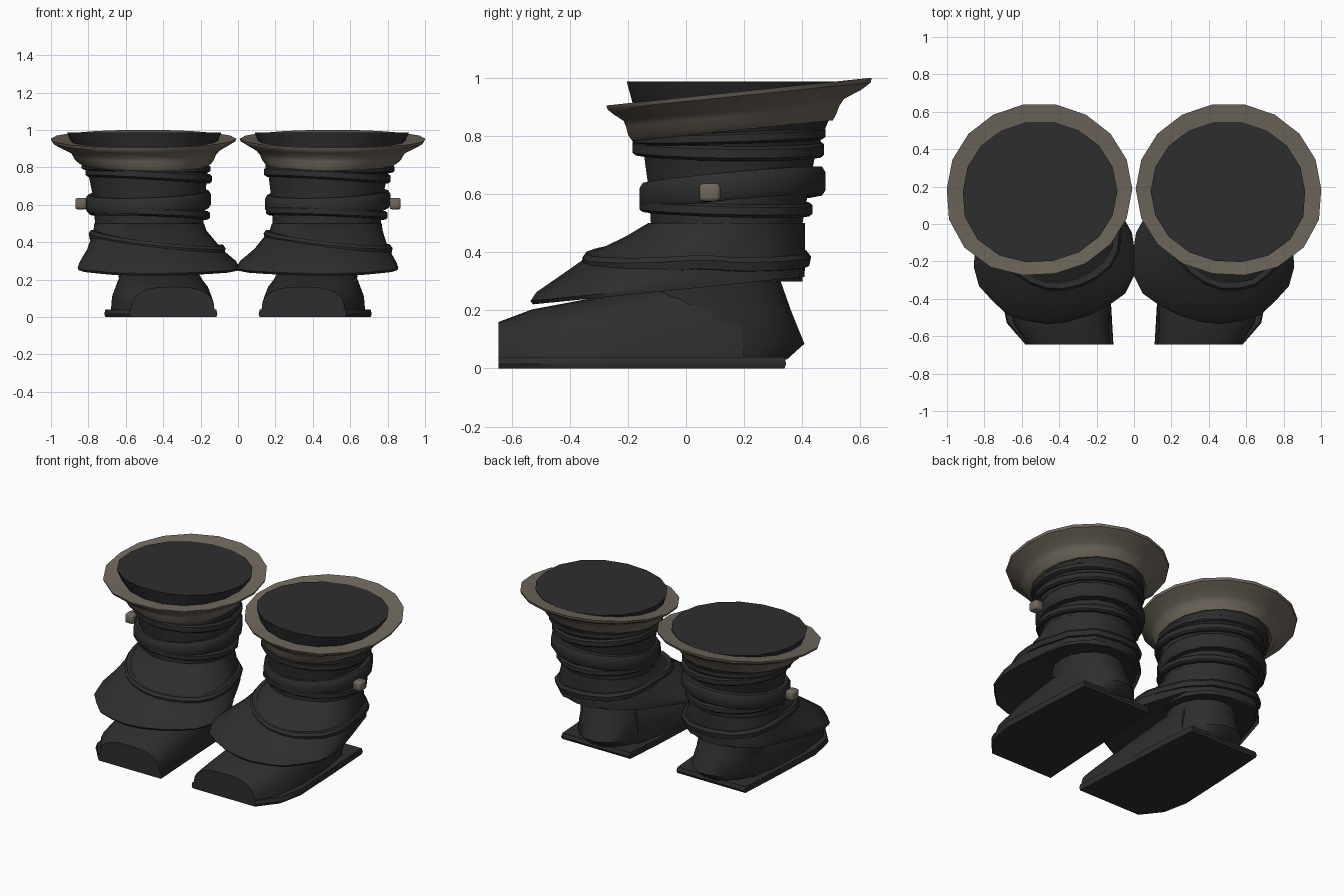
import bpy, bmesh, math

if "Cube" in bpy.data.objects:
    bpy.data.objects.remove(bpy.data.objects["Cube"])

N = 18


def material(name, rgb):
    m = bpy.data.materials.new(name)
    m.diffuse_color = (*rgb, 1)
    m.use_nodes = True
    m.node_tree.nodes["Principled BSDF"].inputs["Base Color"].default_value = m.diffuse_color
    return m


DARK = material("dark leather", (0.027, 0.027, 0.027))
TAN = material("grey brown trim", (0.160, 0.139, 0.109))


def finish(name, bm, mat, angle=35):
    bmesh.ops.recalc_face_normals(bm, faces=bm.faces)
    me = bpy.data.meshes.new(name)
    bm.to_mesh(me)
    bm.free()
    me.materials.append(mat)
    ob = bpy.data.objects.new(name, me)
    bpy.context.collection.objects.link(ob)
    bpy.ops.object.select_all(action='DESELECT')
    ob.select_set(True)
    bpy.context.view_layer.objects.active = ob
    bpy.ops.object.shade_smooth_by_angle(angle=math.radians(angle))
    return ob


def loft(name, rings, mat, side, caps=True, closed=False, angle=35):
    """Skin a list of equal-length point rings; x is mirrored by side."""
    bm = bmesh.new()
    vs = [[bm.verts.new((side * x, y, z)) for x, y, z in r] for r in rings]
    n = len(vs[0])
    pairs = list(zip(vs, vs[1:])) + ([(vs[-1], vs[0])] if closed else [])
    for a, b in pairs:
        for i in range(n):
            j = (i + 1) % n
            bm.faces.new((a[i], a[j], b[j], b[i]))
    if caps and not closed:
        bm.faces.new(vs[0])
        bm.faces.new(vs[-1])
    return finish(name, bm, mat, angle)


def ellipse(cx, cy, rx, ry, z, tilt=0.0, tilt_x=0.0, bulge=0.0):
    """Tilted ellipse; bulge pushes out its outer front quarter."""
    pts = []
    for i in range(N):
        a = 2 * math.pi * i / N
        c, s = math.cos(a), math.sin(a)
        k = 1 + (bulge * -2 * s * c if c > 0 > s else 0)
        pts.append((cx + rx * c * k, cy + ry * s * k, z + tilt * s * k + tilt_x * c))
    return pts


def band(name, cx, cy, rx, ry, z, h, tilt, tilt_x, side, thick=0.06):
    """Strap wrapped round the leg, with rounded outer edges."""
    section = [(-thick, -h / 2), (-.012, -h / 2), (0, -h * .3),
               (0, h * .3), (-.012, h / 2), (-thick, h / 2)]
    rings = [ellipse(cx, cy, rx + d, ry + d, z + dz, tilt, tilt_x) for d, dz in section]
    loft(name, rings, DARK, side, closed=True)


# Hem outline of the flared ankle cover, resampled by angle round its centre
HEM = [(.865, -.2), (.825, -.345), (.68, -.485), (.5, -.54), (.3, -.515), (.15, -.445),
       (-.005, -.335), (-.005, -.075), (.055, .03), (.16, .26), (.3, .38), (.47, .41),
       (.64, .39), (.76, .27), (.815, .03)]


def hem_point(a):
    cx, cy = .46, 0.0
    dx, dy = math.cos(a), math.sin(a)
    for (x1, y1), (x2, y2) in zip(HEM, HEM[1:] + HEM[:1]):
        ex, ey = x2 - x1, y2 - y1
        den = dx * ey - dy * ex
        if abs(den) < 1e-9:
            continue
        t = ((x1 - cx) * ey - (y1 - cy) * ex) / den
        u = ((x1 - cx) * dy - (y1 - cy) * dx) / den
        if t > 0 and -1e-6 <= u <= 1 + 1e-6:
            return cx + t * dx, cy + t * dy
    return cx, cy


def cover_ring(t, dz=0.0, grow=0.0, slant=0.0, drop=0.0, flat=None):
    """Ring on the ankle cover: t=0 at the hem, t=1 where it meets the leg."""
    pts = []
    n = 30
    for i in range(n):
        a = 2 * math.pi * (i + .5) / n
        c, s = math.cos(a), math.sin(a)
        tt = t + slant * c - drop * max(0, s)
        hx, hy = hem_point(a)
        lx, ly = .475 + .295 * c, .14 + .27 * s
        hz = .22 + (hy + .54) * .1
        z = (hz + .04) * (1 - tt) + .5 * tt
        # sides pull in faster than the front, giving a concave flare
        tt += .8 * c * c * tt * (1 - tt)
        if flat is not None:
            z = hz + flat
        pts.append((hx + (lx - hx) * tt + grow * c, hy + (ly - hy) * tt + grow * s, z + dz))
    return pts


# Sole outline
SOLE = [(.11, -.645), (.58, -.645), (.68, -.53), (.715, -.36), (.70, 0), (.68, .345),
        (.17, .345), (.15, .1), (.13, -.3)]


def shoe_section(yb, yt, x0, x1, top):
    """Arched slice across the foot, leaning from yb at the sole to yt on top."""
    pts = []
    cx, w = (x0 + x1) / 2, (x1 - x0) / 2
    for i in range(13):
        a = math.pi * i / 12
        c, s = math.cos(a), math.sin(a)
        x = cx + w * math.copysign(abs(c) ** .7, c)
        k = s ** .75 if s > 1e-6 else 0
        pts.append((x, yb + (yt - yb) * k, .03 + (top - .03) * k))
    return pts


for side, tag in ((1, "right"), (-1, "left")):
    # Sole slab with a pinched upper edge
    def outline(k, z):
        return [(.41 + (x - .41) * k, y if y < -.6 else y * k, z) for x, y in SOLE]
    loft("sole_" + tag, [outline(.98, 0), outline(1, .015), outline(.98, .04)], DARK, side)

    # Shoe upper, toe to instep
    loft("shoe_upper_" + tag, [
        shoe_section(-.645, -.645, .125, .57, .16),
        shoe_section(-.53, -.53, .13, .645, .203),
        shoe_section(-.28, -.28, .135, .68, .25),
        shoe_section(0, 0, .165, .665, .31),
        shoe_section(.2, .18, .21, .63, .36)], DARK, side, angle=50)

    # Rounded heel leaning outward toward the ground
    loft("heel_" + tag, [
        ellipse(.42, .1, .21, .25, .03), ellipse(.42, .1, .22, .312, .085),
        ellipse(.43, .1, .205, .265, .2), ellipse(.45, .1, .215, .215, .34)],
        DARK, side, angle=45)

    # Ankle cover flaring forward over the foot
    loft("ankle_cover_" + tag, [
        cover_ring(.25, flat=.03), cover_ring(.02, flat=0), cover_ring(0, flat=.012),
        cover_ring(.05, flat=.042), cover_ring(.3), cover_ring(.55, dz=.012),
        cover_ring(.8), cover_ring(1)], DARK, side)

    # Slanted fold lying on the ankle cover, slanting the same way on both legs
    sl = -.2 * side
    loft("ankle_fold_" + tag, [
        cover_ring(.5, dz, grow, sl, .33) for dz, grow in
        ((-.03, -.03), (-.025, .016), (.005, .022), (.022, .009), (.02, -.04))],
        DARK, side, closed=True)

    # Leg shaft widening to a closed flat top
    loft("shaft_" + tag, [
        ellipse(.475, .14, .29, .265, .30), ellipse(.475, .14, .29, .265, .50),
        ellipse(.475, .147, .295, .28, .62), ellipse(.48, .15, .315, .30, .74),
        ellipse(.49, .16, .335, .33, .84), ellipse(.50, .17, .385, .355, .92, bulge=.05),
        ellipse(.502, .175, .413, .377, .987, bulge=.06)], DARK, side)

    # Wrapped straps
    band("lower_strap_" + tag, .475, .137, .325, .302, .555, .045, -.008, -.012 * side, side)
    band("wide_belt_" + tag, .48, .16, .335, .325, .617, .095, .028, .012 * side, side)
    band("upper_strap_" + tag, .478, .145, .338, .335, .757, .05, -.004, -.018 * side, side)
    band("top_fold_" + tag, .492, .15, .345, .335, .80, .04, .01, -.008 * side, side)

    # Flared trim cuff, higher at the back
    loft("cuff_" + tag, [
        ellipse(.49, .16, .30, .31, .83, .035),
        ellipse(.495, .16, .350, .350, .818, .036),
        ellipse(.50, .16, .370, .362, .838, .036, bulge=.02),
        ellipse(.502, .163, .385, .370, .868, .036, bulge=.04),
        ellipse(.502, .168, .405, .382, .890, .038, bulge=.05),
        ellipse(.504, .182, .455, .430, .918, .043, bulge=.06),
        ellipse(.505, .187, .490, .455, .938, .046, bulge=.06),
        ellipse(.505, .187, .496, .459, .953, .048, bulge=.06),
        ellipse(.50, .175, .38, .345, .942, .04, bulge=.04)], TAN, side, caps=False)

    # Small stud on the belt
    bm = bmesh.new()
    bmesh.ops.create_cube(bm, size=1)
    bmesh.ops.bevel(bm, geom=bm.edges[:], offset=.2, segments=2, affect='EDGES', profile=.5)
    for v in bm.verts:
        v.co = (side * (.84 + v.co.x * .06), .082 + v.co.y * .072, .606 + v.co.z * .062)
    finish("belt_stud_" + tag, bm, TAN, 50)
